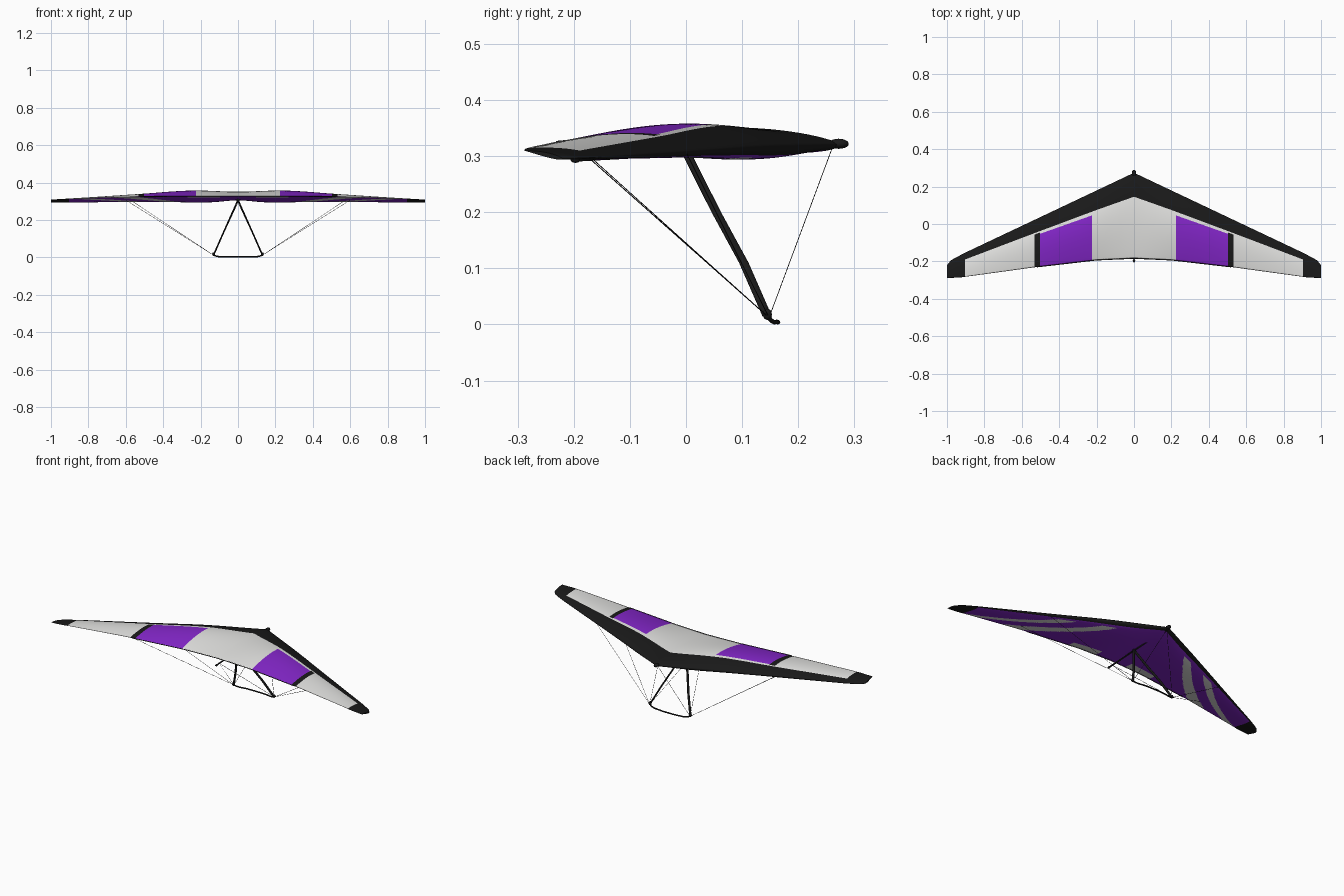
import bpy, bmesh, math

if "Cube" in bpy.data.objects:
    bpy.data.objects.remove(bpy.data.objects["Cube"])

def mat(name, c):
    m = bpy.data.materials.new(name)
    m.diffuse_color = (*c, 1)
    m.use_nodes = True
    m.node_tree.nodes["Principled BSDF"].inputs["Base Color"].default_value = m.diffuse_color
    return m

GREY = mat("pale grey sailcloth", (0.77, 0.77, 0.755))
PURPLE = mat("purple sailcloth", (0.235, 0.02, 0.6))
BLACK = mat("black", (0.01, 0.01, 0.01))

def interp(tab, x):
    for (x0, v0), (x1, v1) in zip(tab, tab[1:]):
        if x <= x1:
            return v0 + (v1 - v0) * (x - x0) / (x1 - x0)
    return tab[-1][1]

def smooth(tab, x):
    # softened interpolation so the sail has no spanwise kinks
    return sum(interp(tab, abs(x + d * 0.02)) for d in range(-3, 4)) / 7

# Wing outline and section tables: (distance from centre, value)
LEAD_Y = [(0, .274), (.9, -.152), (.95, -.178), (.98, -.195), (1, -.22)]
TRAIL_Y = [(0, -.184), (.2, -.193), (.52, -.23), (.93, -.286), (1, -.289)]
LEAD_Z = [(0, .321), (.3, .317), (.6, .307), (1, .295)]
TRAIL_Z = [(0, .328), (.25, .328), (.55, .325), (.9, .315), (1, .309)]
RISE = [(0, .026), (.1, .031), (.22, .037), (.35, .033), (.5, .024), (.9, .008), (1, .004)]
DROP = [(0, .013), (.1, .025), (.2, .028), (.3, .024), (.5, .016), (.9, .007), (1, .003)]

def wing_point(x, t, upper):
    a = abs(x)
    y0, y1 = interp(LEAD_Y, a), interp(TRAIL_Y, a)
    z = smooth(LEAD_Z, a) * (1 - t) + smooth(TRAIL_Z, a) * t
    if upper:
        z += smooth(RISE, a) * max(0, math.sin(math.pi * t ** .78)) ** .88
    else:
        z -= smooth(DROP, a) * math.sin(math.pi * t ** .5)
    return (x, y0 + (y1 - y0) * t, z)

def sail_colour(a, t, upper):
    if a > .903:
        return 2
    if upper:
        if t < .28:
            return 2
        if .503 < a < .533 and t > .31:
            return 2
        return 1 if .225 < a < .503 and t > .335 else 0
    if t < .05:
        return 2
    # slanting pale streaks on the purple underside
    if t > .1 and (abs(a - .22 - .4 * t) < .035 + .03 * t or abs(a - .42 - .45 * t) < .045):
        return 0
    return 0 if .1 < a < .27 and t > .87 else 1

# Wing sail: upper and lower skins sharing leading and trailing edges
def steps(stops, counts):
    out = [stops[0]]
    for a, b, n in zip(stops, stops[1:], counts):
        out += [a + (b - a) * i / n for i in range(1, n + 1)]
    return out

half = steps([0, .225, .503, .533, .903, 1], [30, 38, 4, 48, 12])
xs = [-x for x in reversed(half[1:])] + half
ts = steps([0, .05, .28, .31, .335, 1], [6, 14, 2, 2, 40])
bm = bmesh.new()
up = [[bm.verts.new(wing_point(x, t, True)) for t in ts] for x in xs]
lo = [[u[0]] + [bm.verts.new(wing_point(x, t, False)) for t in ts[1:-1]] + [u[-1]]
      for x, u in zip(xs, up)]
for skin, upper in ((up, True), (lo, False)):
    for i in range(len(xs) - 1):
        for j in range(len(ts) - 1):
            q = [skin[i][j], skin[i][j + 1], skin[i + 1][j + 1], skin[i + 1][j]]
            f = bm.faces.new(q if upper else q[::-1])
            f.material_index = sail_colour(abs(xs[i] + xs[i + 1]) / 2,
                                           (ts[j] + ts[j + 1]) / 2, upper)
            f.smooth = True
for i in (0, -1):  # tip caps
    f = bm.faces.new(up[i] + lo[i][-2:0:-1])
    f.material_index = 2

def finish(name, bm, mats):
    bmesh.ops.recalc_face_normals(bm, faces=bm.faces)
    me = bpy.data.meshes.new(name)
    bm.to_mesh(me)
    bm.free()
    for m in mats:
        me.materials.append(m)
    bpy.context.collection.objects.link(bpy.data.objects.new(name, me))

finish("wing_sail", bm, (GREY, PURPLE, BLACK))

def tube(name, pts, r, curved=False, res=2):
    cu = bpy.data.curves.new(name, 'CURVE')
    cu.dimensions = '3D'
    cu.bevel_depth = r
    cu.bevel_resolution = res
    cu.use_fill_caps = True
    if curved:
        s = cu.splines.new('BEZIER')
        s.bezier_points.add(len(pts) - 1)
        for p, c in zip(s.bezier_points, pts):
            p.co = c
            p.handle_left_type = p.handle_right_type = 'AUTO'
        s.resolution_u = 6
    else:
        s = cu.splines.new('POLY')
        s.points.add(len(pts) - 1)
        for p, c in zip(s.points, pts):
            p.co = (*c, 1)
    cu.materials.append(BLACK)
    o = bpy.data.objects.new(name, cu)
    bpy.context.collection.objects.link(o)

def strut(name, pts, rx, ry):
    # streamlined upright: an oval section lofted through the points
    bm = bmesh.new()
    n = 12
    rings = [[bm.verts.new((x + rx * math.cos(k * math.tau / n),
                            y + ry * math.sin(k * math.tau / n), z))
              for k in range(n)] for x, y, z in pts]
    for a, b in zip(rings, rings[1:]):
        for k in range(n):
            bm.faces.new((a[k], a[(k + 1) % n], b[(k + 1) % n], b[k])).smooth = True
    bm.faces.new(rings[0])
    bm.faces.new(rings[-1])
    finish(name, bm, (BLACK,))

def ball(name, loc, size):
    bpy.ops.mesh.primitive_uv_sphere_add(segments=16, ring_count=10, radius=1, location=loc)
    o = bpy.context.object
    o.name = name
    o.scale = size
    o.data.materials.append(BLACK)
    bpy.ops.object.shade_smooth()

# Keel tube, its end fittings, and the dark trailing hem
tube("keel", [(0, -.2, .294), (0, .275, .32)], .004)
ball("nose_cap", (0, .272, .322), (.012, .018, .009))
ball("keel_end", (0, -.197, .294), (.007, .009, .006))
tube("trailing_hem", [wing_point(-.52 + .04 * i, 1, True) for i in range(27)], .002)

# Control frame: two uprights, a curved base bar, corner fittings
for side, s in (("right", 1), ("left", -1)):
    strut("upright_" + side, [(0, 0, .307), (s * .048, .054, .2),
                              (s * .088, .103, .11), (s * .13, .145, .014)], .0045, .0085)
    ball("corner_" + side, (s * .13, .145, .018), (.008, .008, .01))
    foot = (s * .13, .148, .012)
    # Rigging wires
    for label, end in (("nose", (0, .26, .313)), ("tail", (0, -.17, .294)),
                       ("side_front", (s * .575, 0, .307)),
                       ("side_rear", (s * .6, -.18, .307))):
        tube(f"{label}_wire_{side}", [foot, end], .0009, res=0)
tube("base_bar", [(-.13, .146, .014), (-.115, .152, .007), (-.06, .162, .0045), (0, .164, .004),
                  (.06, .162, .0045), (.115, .152, .007), (.13, .146, .014)], .004, True)
ball("frame_apex", (0, 0, .306), (.008, .01, .007))
